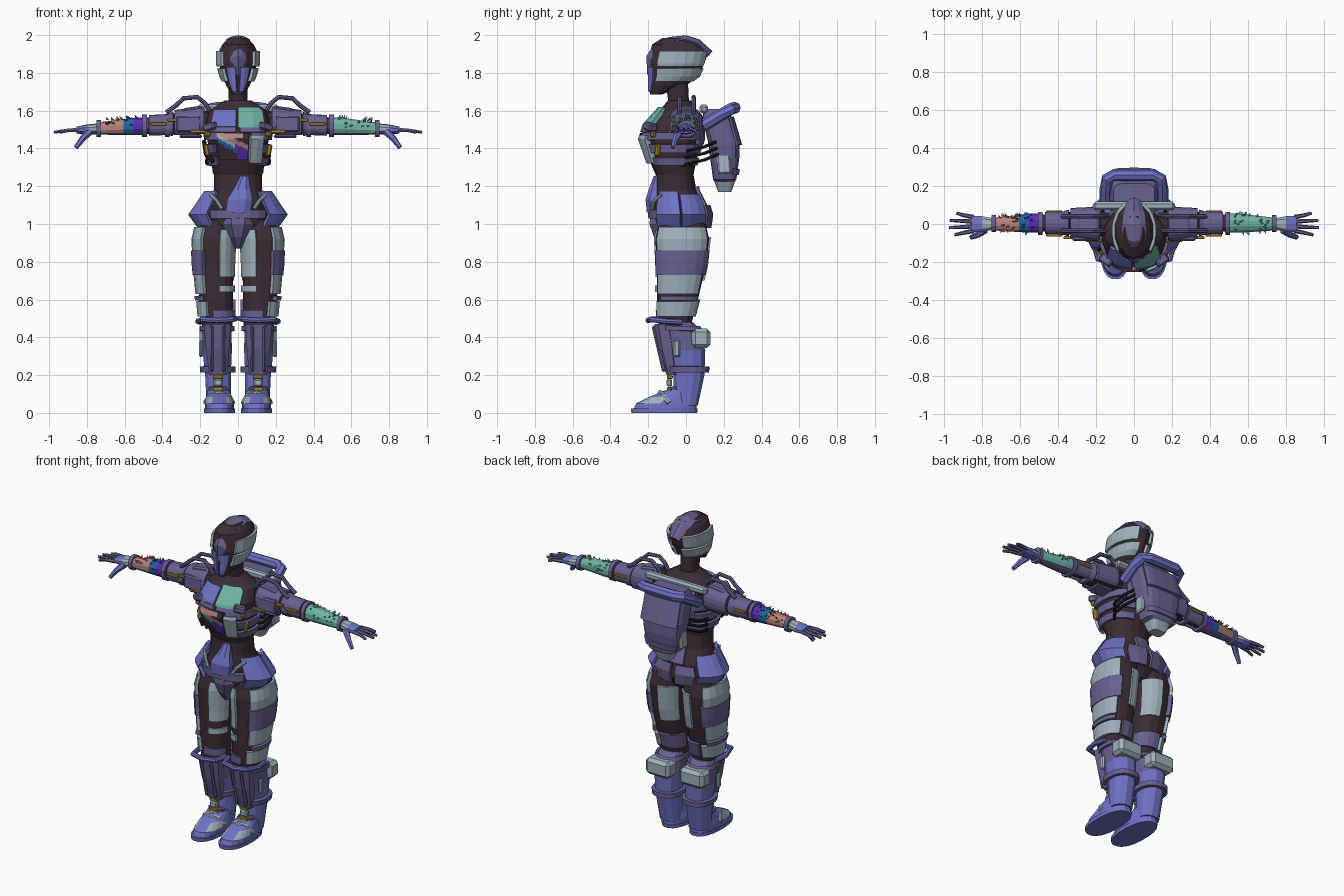
import bpy, bmesh, math, random
from mathutils import Vector, Euler

if "Cube" in bpy.data.objects:
    bpy.data.objects.remove(bpy.data.objects["Cube"])

random.seed(4)
COLOURS = {
    "dark_suit": (0.045, 0.026, 0.036), "purple_plate": (0.14, 0.122, 0.285),
    "blue_plate": (0.16, 0.17, 0.56), "pale_plate": (0.34, 0.44, 0.50),
    "gold": (0.42, 0.26, 0.02), "teal": (0.16, 0.46, 0.37),
    "salmon": (0.48, 0.23, 0.20), "bright_blue": (0.015, 0.13, 0.36),
    "violet": (0.10, 0.025, 0.45), "black_hose": (0.012, 0.01, 0.015)}
MATS = {}
for key, c in COLOURS.items():
    MATS[key] = bpy.data.materials.new(key)
    MATS[key].diffuse_color = (*c, 1)
D, P, B, L, G = "dark_suit", "purple_plate", "blue_plate", "pale_plate", "gold"


def finish(name, bm, mat, mirror=False, rule=None, solid=0, bevel=0):
    """Turn a bmesh into an object, colour it and add its modifiers."""
    if not solid:
        bmesh.ops.recalc_face_normals(bm, faces=bm.faces[:])
    used = [mat]
    for f in bm.faces:
        m = rule(f.calc_center_median()) if rule else mat
        if m not in used:
            used.append(m)
        f.material_index = used.index(m)
    me = bpy.data.meshes.new(name)
    bm.to_mesh(me)
    bm.free()
    for m in used:
        me.materials.append(MATS[m])
    ob = bpy.data.objects.new(name, me)
    bpy.context.collection.objects.link(ob)
    if solid:
        s = ob.modifiers.new("thickness", 'SOLIDIFY')
        s.thickness, s.offset = solid, -1
    if bevel:
        b = ob.modifiers.new("bevel", 'BEVEL')
        b.width, b.segments = bevel, 1
    if mirror:
        ob.modifiers.new("mirror", 'MIRROR').use_clip = False
    return ob


def grid(bm, rows, closed):
    vs = [[bm.verts.new(p) for p in r] for r in rows]
    n = len(vs[0])
    for a, b in zip(vs, vs[1:]):
        for j in range(n if closed else n - 1):
            k = (j + 1) % n
            bm.faces.new((a[j], a[k], b[k], b[j]))
    if closed:
        bm.faces.new(vs[0][::-1])
        bm.faces.new(vs[-1])


def section(ring, angles, axis, p, off=0):
    t, a, b, ra, rb = ring
    out = []
    for d in angles:
        c, s = math.cos(math.radians(d)), math.sin(math.radians(d))
        u = a + (ra + off) * math.copysign(abs(c) ** (2 / p), c)
        v = b + (rb + off) * math.copysign(abs(s) ** (2 / p), s)
        out.append((u, v, t) if axis == 'z' else (t, u, v))
    return out


def loft(name, rings, mat, axis='z', n=14, p=2.3, **kw):
    """Closed body through (position, centre a, centre b, radius a, radius b)."""
    bm = bmesh.new()
    ang = [360 * (i + .5) / n for i in range(n)]
    grid(bm, [section(r, ang, axis, p) for r in rings], True)
    return finish(name, bm, mat, **kw)


def shell(name, rings, t0, t1, a0, a1, mat, off=.018, axis='z', p=2.3, step=18, fine=0, **kw):
    """Armour plate hugging a lofted body between two heights and two angles."""
    def at(t):
        for r, q in zip(rings, rings[1:]):
            if r[0] <= t <= q[0]:
                k = (t - r[0]) / (q[0] - r[0])
                return tuple(x + (y - x) * k for x, y in zip(r, q))
        return rings[0] if t < rings[0][0] else rings[-1]
    ts = [t0] + [r[0] for r in rings if t0 + .01 < r[0] < t1 - .01] + [t1]
    if fine:
        ts = [t0 + (t1 - t0) * i / fine for i in range(fine + 1)]
    n = max(2, round((a1 - a0) / step))
    bm = bmesh.new()
    grid(bm, [section(at(t), [a0 + (a1 - a0) * i / n for i in range(n + 1)], axis, p, off)
              for t in ts], False)
    return finish(name, bm, mat, solid=off + .006, **kw)


def box(name, c, s, mat, rot=(0, 0, 0), taper=1, bevel=.008, **kw):
    bm = bmesh.new()
    bmesh.ops.create_cube(bm, size=1)
    e = Euler([math.radians(r) for r in rot])
    for v in bm.verts:
        k = taper if v.co.z > 0 else 1
        q = Vector((v.co.x * s[0] * k, v.co.y * s[1] * k, v.co.z * s[2]))
        q.rotate(e)
        v.co = q + Vector(c)
    return finish(name, bm, mat, bevel=bevel, **kw)


def tube(name, pts, r, mat, n=8, tip=1, **kw):
    pts = [Vector(q) for q in pts]
    rows = []
    for i, q in enumerate(pts):
        d = pts[min(i + 1, len(pts) - 1)] - pts[max(i - 1, 0)]
        qt = d.to_track_quat('Z', 'Y')
        k = r * (1 + (tip - 1) * i / (len(pts) - 1))
        rows.append([q + qt @ Vector((k * math.cos(math.tau * j / n),
                                      k * math.sin(math.tau * j / n), 0)) for j in range(n)])
    bm = bmesh.new()
    grid(bm, rows, True)
    return finish(name, bm, mat, **kw)


# Head: dark helmet, side plates, face plates, central crest
HEAD = [(1.685, 0, -.16, .03, .03), (1.73, 0, -.10, .062, .095), (1.78, 0, -.065, .084, .13),
        (1.85, 0, -.05, .104, .148), (1.91, 0, -.035, .106, .152), (1.95, 0, -.045, .086, .135),
        (1.985, 0, -.04, .05, .085)]
loft("helmet", HEAD, D, p=2)
shell("helmet_side_plate", HEAD, 1.835, 1.915, -40, 66, L, .014, p=2, mirror=True)
shell("helmet_ear_plate", HEAD, 1.755, 1.822, -40, 74, L, .014, p=2, mirror=True)
shell("face_plate", HEAD, 1.70, 1.83, -82, -54, B, .008, p=2, mirror=True)
bm = bmesh.new()
grid(bm, [[(w * k, y + abs(k) * .012 * (-y / .1), z - abs(k) ** 2 * .022) for k in (1, .5, 0, -.5, -1)]
          for y, z, w in ((-.205, 1.79, .02), (-.21, 1.89, .04), (-.17, 1.95, .056), (-.09, 1.99, .064),
                          (0, 1.999, .064), (.07, 1.978, .058), (.14, 1.915, .035))][::-1], False)
finish("helmet_crest", bm, P, solid=.02)
loft("neck", [(1.58, 0, -.03, .07, .065), (1.66, 0, -.04, .05, .055), (1.76, 0, -.05, .055, .06)], D)

# Torso: dark suit with plates
TORSO = [(.93, 0, -.03, .10, .10), (1.0, 0, -.03, .155, .14), (1.10, 0, -.04, .16, .135),
         (1.18, 0, -.055, .13, .11), (1.26, 0, -.06, .13, .10), (1.34, 0, -.07, .15, .125),
         (1.45, 0, -.075, .165, .16), (1.53, 0, -.06, .17, .145), (1.60, 0, -.04, .155, .10),
         (1.655, 0, -.035, .07, .06)]
loft("torso", TORSO, D, n=18)
for z0, z1, a in ((1.31, 1.35, -50), (1.375, 1.42, -45), (1.445, 1.485, -70)):
    shell("rib_band", TORSO, z0, z1, a, 75, P, .016, mirror=True)
shell("bust_band", TORSO, 1.488, 1.513, -88, -40, P, .022, mirror=True)
shell("chest_plate_teal", TORSO, 1.512, 1.62, 270, 314, "teal", .024)
shell("chest_plate_blue", TORSO, 1.515, 1.605, 224, 268, B, .024)
shell("chest_plate_pale", TORSO, 1.32, 1.47, 288, 313, L, .028)


def chest_paint(c):
    """Diagonal painted stripes falling towards the left."""
    d = c.z + .55 * c.x
    if d > 1.445:
        return "salmon" if -.06 < c.x < .02 and c.z > 1.455 else D
    if d > 1.418:
        return "salmon"
    if d > 1.395:
        return "violet" if c.x > -.01 else L
    return "violet" if c.x > .0 else "bright_blue" if d > 1.372 else D


shell("chest_plate_painted", TORSO, 1.34, 1.482, 236, 285, D, .02, step=3, fine=16, rule=chest_paint)
box("chest_buckle", (.165, -.15, 1.39), (.022, .03, .065), G, (0, 12, 30), mirror=True)
box("bust_buckle", (.16, -.175, 1.475), (.03, .03, .03), G, (0, 12, 30), mirror=True)
box("bust_clip", (.145, -.19, 1.515), (.07, .05, .04), P, (0, 15, 35), mirror=True)
shell("back_plate", TORSO, 1.42, 1.58, 55, 125, P, .016)
shell("lower_back_plate", TORSO, 1.10, 1.20, 76, 104, P, .018)

# Hips: flared skirt plates, belt, front pouch, crotch guard
SKIRT = [(.98, 0, -.025, .20, .15), (1.05, 0, -.025, .25, .16), (1.10, 0, -.03, .215, .15),
         (1.175, 0, -.04, .165, .12)]
shell("hip_plate", SKIRT, .985, 1.175, -50, -2, B, .014, p=2, mirror=True)
shell("hip_rear_plate", SKIRT, .985, 1.16, 2, 50, B, .012, p=2, mirror=True)
shell("seat_plate", SKIRT, .97, 1.10, 56, 86, P, .01, p=2, mirror=True)
shell("belt", TORSO, 1.03, 1.075, 220, 320, P, .028)
loft("crotch_guard", [(.87, 0, -.08, .02, .05), (.93, 0, -.10, .055, .075), (1.0, 0, -.115, .092, .085),
                      (1.045, 0, -.11, .088, .085)], P, n=8, p=2)
loft("front_pouch", [(1.06, 0, -.17, .07, .04), (1.13, .01, -.175, .072, .042), (1.18, .02, -.165, .05, .036),
                     (1.255, .035, -.15, .022, .022)], B, n=8)
tube("hip_strap", [(.085, -.18, 1.08), (.11, -.17, 1.12), (.145, -.13, 1.155)], .011, L, mirror=True)

# Thighs and knee plates
THIGH = [(.46, .11, -.06, .082, .085), (.60, .115, -.045, .09, .108), (.78, .122, -.025, .10, .13),
         (.92, .122, -.02, .107, .142), (1.02, .11, -.02, .095, .12)]
loft("thigh", THIGH, D, p=2.5, mirror=True)
for z0, z1, a0, a1, m in ((.86, .985, -56, 55, L), (.73, .86, -60, 62, P), (.63, .735, -56, 52, L),
                          (.51, .59, -62, 70, L), (.595, .618, -40, 50, P)):
    shell("thigh_side_plate", THIGH, z0, z1, a0, a1, m, .024 if m == P else .018, mirror=True)
shell("thigh_inner_plate", THIGH, .72, .97, 195, 259, L, .01, mirror=True)
shell("thigh_inner_strip", THIGH, .64, .675, 195, 262, L, .012, mirror=True)
shell("thigh_lower_plate", THIGH, .50, .545, 200, 280, P, .012, mirror=True)
shell("thigh_rear_plate", THIGH, .70, .93, 92, 155, L, .012, mirror=True)
shell("thigh_rear_cuff", THIGH, .51, .60, 80, 170, P, .014, mirror=True)
tube("knee_bar", [(.012, -.11, .50), (.03, -.185, .495), (.11, -.20, .49), (.19, -.185, .495), (.212, -.10, .485),
                  (.20, -.02, .48)], .015, B, mirror=True)

# Lower legs: boot shafts, greaves, rings, calf pouches
SHIN = [(.04, .102, .0, .066, .065), (.20, .106, .015, .07, .085), (.33, .11, .005, .08, .10),
        (.44, .112, -.02, .08, .10), (.48, .112, -.045, .078, .085)]
loft("boot_shaft", SHIN, B, n=12, mirror=True, rule=lambda c: P if c.z > .33 else B)
loft("greave", [(.20, .106, -.075, .05, .03), (.34, .108, -.10, .065, .05), (.47, .11, -.12, .075, .05)],
     P, n=8, p=3, mirror=True)
for x in (.075, .14):
    box("greave_rib", (x, -.142, .34), (.018, .025, .25), P, (13, 0, 0), mirror=True)
shell("ankle_ring", SHIN, .215, .245, -75, 255, P, .022, mirror=True)
shell("upper_calf_ring", SHIN, .435, .46, -60, 240, P, .014, mirror=True)
box("calf_pouch", (.12, .08, .395), (.17, .10, .105), L, bevel=.02, mirror=True)
box("calf_side_plate", (.196, -.05, .34), (.02, .035, .09), L, mirror=True)
for z in (.19, .128):
    box("shin_clip_gold", (.106, -.085, z), (.055, .03, .02), G, bevel=.004, mirror=True)
box("shin_clip_pale", (.106, -.088, .16), (.05, .03, .04), L, mirror=True)
box("ankle_block", (.106, -.065, .12), (.10, .04, .04), P, mirror=True)

# Feet
loft("sole", [(0, .098, -.115, .082, .176), (.022, .098, -.115, .084, .178)], B, n=20, mirror=True)
loft("shoe", [(.022, .098, -.11, .078, .168), (.05, .098, -.105, .078, .16), (.085, .1, -.075, .068, .12),
              (.12, .102, -.03, .06, .078)], B, n=20, mirror=True,
     rule=lambda c: L if -.215 < c.y < -.12 and .05 < c.z < .09 else B)
tube("instep_strap", [(.03, -.09, .05), (.05, -.12, .09), (.10, -.135, .105), (.15, -.12, .09), (.17, -.09, .05)],
     .016, L, mirror=True)
tube("ankle_trim", [(.045, -.07, .09), (.07, -.10, .115), (.13, -.10, .115), (.16, -.07, .09)], .008, G, mirror=True)

# Shoulders and upper arms
ARM = [(.13, 0, 1.535, .06, .055), (.20, 0, 1.54, .075, .065), (.33, .005, 1.53, .065, .06),
       (.37, .005, 1.525, .05, .045), (.49, .005, 1.52, .046, .044)]
loft("upper_arm", ARM, D, 'x', n=10, mirror=True)
shell("shoulder_pad", ARM, .18, .335, -50, 230, P, .016, 'x', mirror=True)
shell("upper_arm_plate", ARM, .345, .47, -70, 250, P, .012, 'x', mirror=True)
box("shoulder_front_block", (.26, -.075, 1.53), (.13, .03, .085), P, mirror=True)
box("shoulder_cap", (.24, 0, 1.605), (.13, .10, .03), P, (0, 8, 0), taper=.8, mirror=True)
box("under_arm_plate", (.25, -.01, 1.465), (.12, .10, .02), P, mirror=True)
for x, y, z in ((.21, -.088, 1.49), (.33, -.072, 1.55), (.42, .064, 1.53), (.42, -.058, 1.53)):
    box("arm_gold_mark", (x, y, z), (.085, .016, .016), G, bevel=.003, mirror=True)
for y in (-.035, .04):
    tube("shoulder_handle", [(.15, y, 1.60), (.175, y, 1.64), (.215, y, 1.672), (.29, y, 1.665), (.325, y, 1.63),
                             (.38, y, 1.59)], .012, P, mirror=True)

# Forearms, cuffs and spikes: each side has its own paint, plain underneath
FORE = [(.48, .005, 1.52, .050, .046), (.505, .005, 1.518, .052, .048), (.555, .005, 1.516, .052, .047),
        (.605, .003, 1.513, .047, .043), (.725, 0, 1.506, .036, .034), (.74, 0, 1.505, .034, .032)]
for sgn, label in ((-1, "right"), (1, "left")):
    def paint(c, s=sgn):
        x = abs(c.x)
        if x < .50 or x > .73 or c.z < 1.482:
            return P
        return "teal" if s > 0 else "violet" if x < .555 else "bright_blue" if x < .605 else "salmon"
    loft(label + "_forearm", [(r[0] * sgn, *r[1:]) for r in FORE], P, 'x', n=12, rule=paint)
    bm = bmesh.new()
    for i in range(36):
        x, a = random.uniform(.52, .70), math.radians(random.uniform(0, 180))
        r = .052 - (x - .5) * .075
        o = Vector((0, math.cos(a), math.sin(a)))
        s = o.cross(Vector((1, 0, 0))) * .005
        c = Vector((sgn * x, .003, 1.513)) + o * r
        b = [bm.verts.new(c + q) for q in (s, -s, Vector((sgn * .014, 0, 0)))]
        t = bm.verts.new(c + o * .018 + Vector((sgn * .015, 0, 0)))
        bm.faces.new(b)
        for j in range(3):
            bm.faces.new((b[j], b[(j + 1) % 3], t))
    finish(label + "_forearm_spikes", bm, "teal", rule=paint)
for x, r in ((.375, .062), (.495, .062), (.738, .046)):
    loft("arm_cuff", [(x - .012, .003, 1.52 if x < .6 else 1.505, r, r),
                      (x + .012, .003, 1.52 if x < .6 else 1.505, r, r)], P, 'x', n=12, mirror=True)

# Hands
loft("palm", [(.745, 0, 1.503, .032, .029), (.80, 0, 1.50, .043, .027), (.855, 0, 1.497, .046, .018)],
     L, 'x', n=10, mirror=True, rule=lambda c: L if c.z > 1.495 and c.x < .80 else B)
for i, tip in enumerate((.945, .975, .97, .935)):
    y = -.036 + .024 * i
    tube("finger", [(.845, y, 1.498), (.90, y * 1.3, 1.496), (tip, y * 1.6, 1.486)], .0125, P, 6, .65, mirror=True)
tube("thumb", [(.785, -.03, 1.49), (.82, -.055, 1.455), (.858, -.07, 1.405)], .021, B, 6, .6, mirror=True)

# Backpack with frame tube, strap bar and hoses
PACK = [(1.17, 0, .205, .045, .035), (1.225, 0, .205, .07, .055), (1.235, 0, .205, .095, .062),
        (1.35, 0, .205, .125, .078), (1.43, 0, .20, .135, .083), (1.56, 0, .165, .135, .08), (1.61, 0, .155, .11, .06)]
loft("backpack", PACK, P, n=16, p=4, rule=lambda c: L if c.z < 1.23 else P)
shell("backpack_flap", PACK, 1.42, 1.57, 40, 140, P, .014, p=4)
shell("backpack_lower_band", PACK, 1.26, 1.29, 20, 160, P, .010, p=4)
box("backpack_side_pocket", (.118, .20, 1.33), (.022, .07, .13), L, (4, -6, 0), mirror=True)
tube("backpack_frame", [(-.15, .09, 1.52), (-.15, .18, 1.575), (-.14, .24, 1.61), (-.10, .258, 1.615),
                        (.10, .258, 1.615), (.14, .24, 1.61), (.15, .18, 1.575), (.15, .09, 1.52)], .032, B)
box("strap_bar", (0, .095, 1.61), (.43, .045, .045), L, bevel=.012)
for z in (1.34, 1.375, 1.41):
    tube("side_hose", [(.12, -.03, z - .03), (.165, .02, z - .02), (.165, .10, z), (.12, .17, z + .03)],
         .009, "black_hose", 6, mirror=True)
tube("chest_hose", [(-.13, -.17, 1.33), (-.17, -.15, 1.37), (-.18, -.12, 1.44)], .012, "black_hose", 6)

for m in bpy.data.materials:
    if m.users and not m.is_grease_pencil:
        m.use_nodes = True
        m.node_tree.nodes["Principled BSDF"].inputs["Base Color"].default_value = m.diffuse_color
